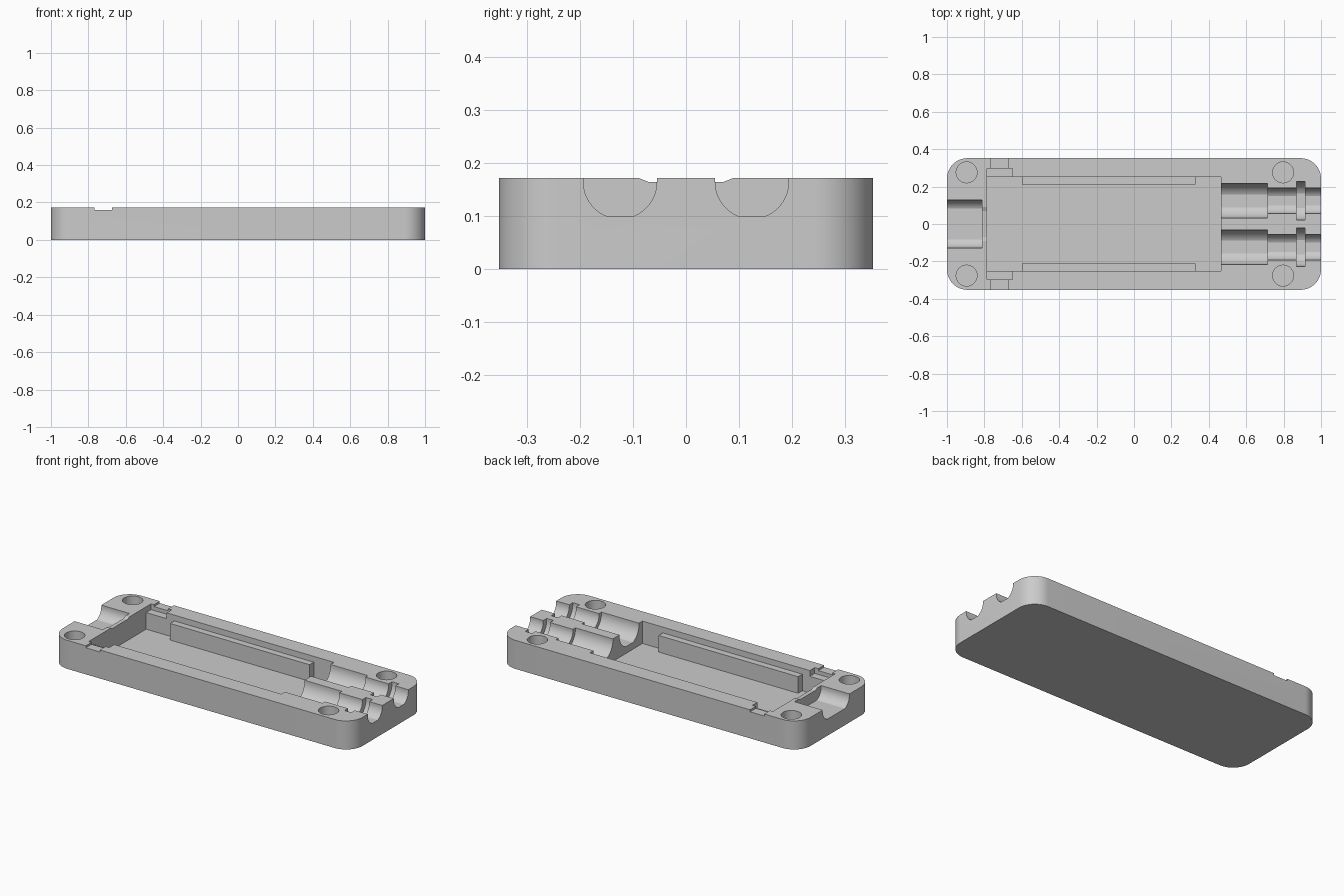
import bpy, bmesh, math
from mathutils import Matrix

cube = bpy.data.objects.get("Cube")
if cube:
    bpy.data.objects.remove(cube, do_unlink=True)

H = 0.172        # body height
FLOOR = 0.037    # pocket floor height
AXIS = 0.164     # height of the groove centre lines
ABOVE = 0.3      # cutters reach clear above the body

grey = bpy.data.materials.new("plain grey")
grey.use_nodes = True
colour = (0.6, 0.6, 0.6, 1)
grey.diffuse_color = colour
grey.node_tree.nodes["Principled BSDF"].inputs["Base Color"].default_value = colour


def make(name, bm):
    bmesh.ops.recalc_face_normals(bm, faces=bm.faces)
    mesh = bpy.data.meshes.new(name)
    bm.to_mesh(mesh)
    bm.free()
    mesh.materials.append(grey)
    obj = bpy.data.objects.new(name, mesh)
    bpy.context.collection.objects.link(obj)
    return obj


def prism(name, points, offset):
    """Extrude a closed outline along the offset vector."""
    bm = bmesh.new()
    face = bm.faces.new([bm.verts.new(p) for p in points])
    moved = bmesh.ops.extrude_face_region(bm, geom=[face])["geom"]
    bmesh.ops.translate(bm, vec=offset,
                        verts=[v for v in moved if isinstance(v, bmesh.types.BMVert)])
    return make(name, bm)


def box(name, x0, x1, y0, y1, z0, z1):
    pts = [(x0, y0, z0), (x1, y0, z0), (x1, y1, z0), (x0, y1, z0)]
    return prism(name, pts, (0, 0, z1 - z0))


def arc(cx, cy, r, a0, a1, n):
    return [(cx + r * math.cos(math.radians(a0 + (a1 - a0) * i / n)),
             cy + r * math.sin(math.radians(a0 + (a1 - a0) * i / n))) for i in range(n + 1)]


def groove(name, x0, x1, y, r, straight=0.0):
    """Round-sided channel along x with a narrow flat bottom."""
    half = arc(straight, AXIS, r, 0, -68, 14)
    right = [(straight + r, ABOVE)] + half
    left = [(-u, z) for u, z in reversed(right)]
    return prism(name, [(x0, y + u, z) for u, z in right + left], (x1 - x0, 0, 0))


def cut(target, cutter):
    mod = target.modifiers.new("cut", "BOOLEAN")
    mod.operation, mod.solver, mod.object = "DIFFERENCE", "EXACT", cutter
    bpy.context.view_layer.objects.active = target
    bpy.ops.object.modifier_apply(modifier=mod.name)
    bpy.data.objects.remove(cutter, do_unlink=True)


# Case body: rounded rectangle
R, W = 0.11, 0.352
outline = []
for sx, sy, a in ((1, 1, 0), (-1, 1, 90), (-1, -1, 180), (1, -1, 270)):
    outline += arc(sx * (1 - R), sy * (W - R), R, a, a + 90, 16)
body = prism("case_body", [(x, y, 0) for x, y in outline], (0, 0, H))

# Main pocket
cut(body, box("pocket", -0.787, 0.465, -0.25, 0.25, FLOOR, ABOVE))

for s in (-1, 1):
    # Stepped cable ports at the right end
    y = s * 0.124
    cut(body, groove("port_inner", 0.4, 0.715, y, 0.0925))
    cut(body, groove("port_collar", 0.868, 0.913, y, 0.1025))
    cut(body, groove("port_outer", 0.6, 1.1, y, 0.069))

    # Latch recess: deep inner ledge and shallow outer notch
    lo, hi = sorted((s * 0.2, s * 0.297))
    cut(body, box("latch_ledge", -0.787, -0.65, lo, hi, 0.137, ABOVE))
    lo, hi = sorted((s * 0.28, s * 0.4))
    cut(body, box("latch_notch", -0.768, -0.674, lo, hi, 0.16, ABOVE))

    # Corner holes
    for x in (-0.895, 0.797):
        ring = arc(x, s * 0.276, 0.056, 0, 348.75, 31)
        cut(body, prism("hole", [(u, v, 0.06) for u, v in ring], (0, 0, ABOVE)))

# Wide plug groove at the left end and the shallow slot into the pocket
cut(body, groove("plug_groove", -1.1, -0.812, 0, 0.069, 0.058))
slot = [(-0.09, ABOVE), (-0.09, H), (-0.07, AXIS), (0.07, AXIS), (0.09, H), (0.09, ABOVE)]
cut(body, prism("wire_slot", [(-0.83, y, z) for y, z in slot], (0.08, 0, 0)))

# Inner rails along the long pocket walls
rails = []
for s, side in ((1, "back"), (-1, "front")):
    lo, hi = sorted((s * 0.21, s * 0.255))
    rails.append(box(side + "_rail", -0.6, 0.33, lo, hi, FLOOR - 0.005, 0.137))

# Smooth the round surfaces, keep edges crisp
bpy.ops.object.select_all(action="DESELECT")
body.select_set(True)
bpy.context.view_layer.objects.active = body
bpy.ops.object.shade_smooth_by_angle(angle=math.radians(20))
